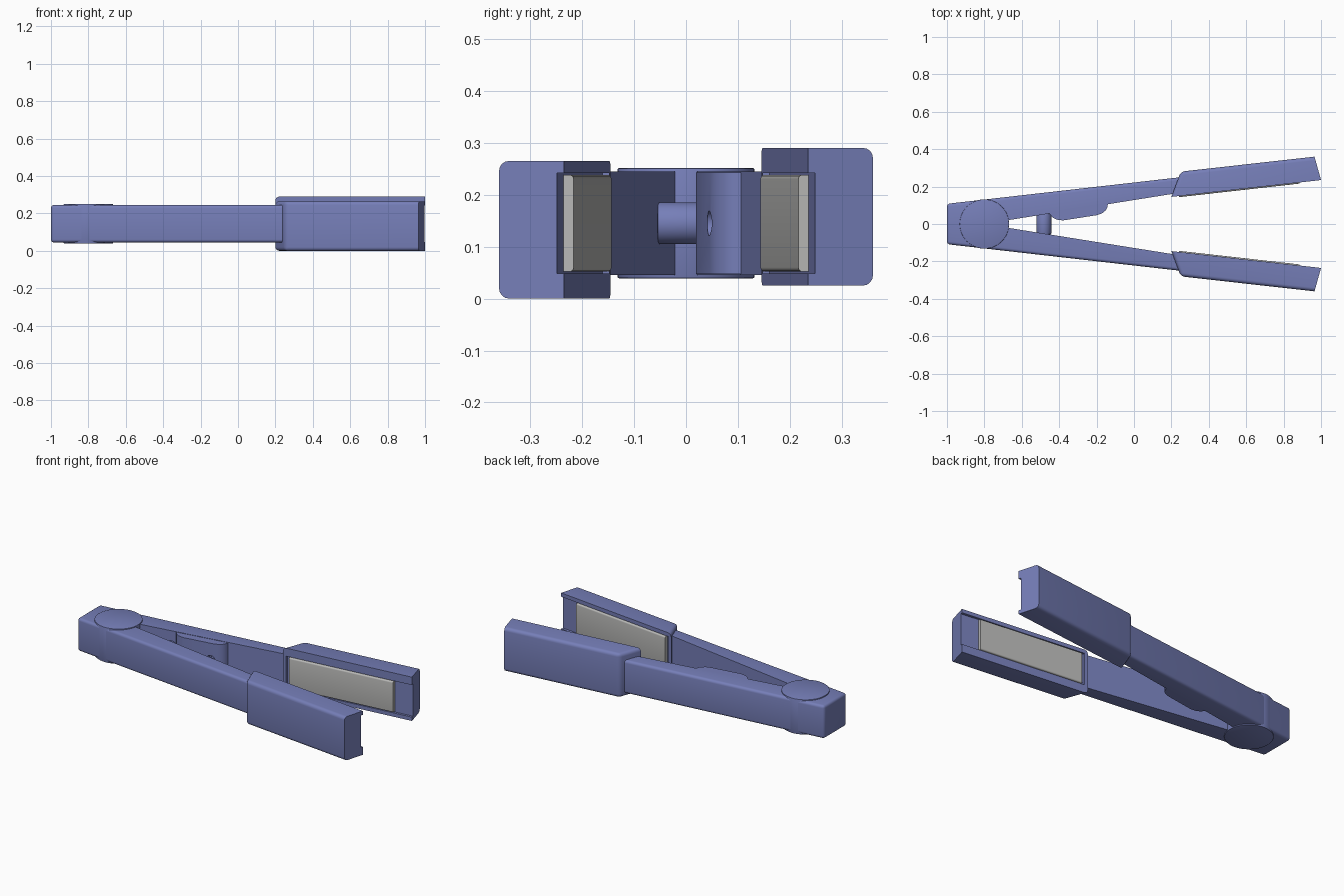
import bpy, bmesh, math
from mathutils import Vector, Matrix

if "Cube" in bpy.data.objects:
    bpy.data.objects.remove(bpy.data.objects["Cube"])

ZC = 0.145  # mid height: the upper half is the lower half turned about this axis


def material(name, rgb):
    m = bpy.data.materials.new(name)
    m.diffuse_color = (*rgb, 1)
    m.use_nodes = True
    m.node_tree.nodes["Principled BSDF"].inputs["Base Color"].default_value = m.diffuse_color
    return m


BLUE = material("periwinkle_blue", (0.18, 0.21, 0.48))
GREY = material("plate_grey", (0.48, 0.48, 0.47))


def finish(bm, name, mat, flip=False):
    if flip:
        bmesh.ops.transform(bm, verts=bm.verts, matrix=Matrix.Translation((0, 0, 2 * ZC))
                            @ Matrix.Rotation(math.pi, 4, 'X'))
    bmesh.ops.recalc_face_normals(bm, faces=bm.faces)
    me = bpy.data.meshes.new(name)
    bm.to_mesh(me)
    bm.free()
    me.materials.append(mat)
    ob = bpy.data.objects.new(name, me)
    bpy.context.collection.objects.link(ob)
    return ob


def prism(name, pts, z0, z1, mat=BLUE, flip=False, sides=(), corners=(), width=0.02):
    """Extruded outline; rounds the rims of the listed sides and listed upright corners."""
    bm = bmesh.new()
    n = len(pts)
    lo = [bm.verts.new((x, y, z0)) for x, y in pts]
    hi = [bm.verts.new((x, y, z1)) for x, y in pts]
    bm.faces.new(lo[::-1])
    bm.faces.new(hi)
    for i in range(n):
        j = (i + 1) % n
        bm.faces.new((lo[i], lo[j], hi[j], hi[i]))
    rim = [bm.edges.get((r[k], r[(k + 1) % n])) for k in sides for r in (lo, hi)]
    rim += [bm.edges.get((lo[k], hi[k])) for k in corners]
    if rim:
        bmesh.ops.bevel(bm, geom=rim, offset=width, segments=4, profile=0.5, affect='EDGES')
    return finish(bm, name, mat, flip)


def cylinder(name, centre, radius, depth, axis='Z', mat=BLUE, bevel=0.0):
    bm = bmesh.new()
    rot = Matrix.Rotation(math.pi / 2, 4, 'X') if axis == 'Y' else Matrix()
    bmesh.ops.create_cone(bm, cap_ends=True, segments=48, radius1=radius, radius2=radius,
                          depth=depth, matrix=Matrix.Translation(centre) @ rot)
    if bevel:
        rim = [e for e in bm.edges if any(len(f.verts) > 4 for f in e.link_faces)]
        bmesh.ops.bevel(bm, geom=rim, offset=bevel, segments=2, profile=0.5, affect='EDGES')
    return finish(bm, name, mat)


def cut(ob, cutter):
    mod = ob.modifiers.new("cut", 'BOOLEAN')
    mod.operation, mod.object, mod.solver = 'DIFFERENCE', cutter, 'EXACT'
    bpy.context.view_layer.objects.active = ob
    bpy.ops.object.modifier_apply(modifier=mod.name)
    bpy.data.objects.remove(cutter)


# Frame along the inner face of the lower head: s runs to the tip, d points out of the face
START = Vector((0.2, -0.145))
U = Vector((0.8, -0.09)).normalized()
N = Vector((-U.y, U.x))


def strip(s0, s1, d0, d1):
    return [tuple(START + U * s + N * d) for s, d in ((s0, d0), (s1, d0), (s1, d1), (s0, d1))]


for side, flip in (("lower", False), ("upper", True)):
    # arm, meeting its twin along the middle of the hinge end
    prism(side + "_arm",
          [(-1, -0.108), (0.3, -0.256), (0.3, -0.176), (-0.67, -0.021), (-0.67, 0), (-1, 0)],
          0.045, 0.245, flip=flip, sides=(0, 5), corners=(0,), width=0.016)
    # wide head with a channel open at the tip
    head = prism(side + "_head",
                 [(0.25, -0.28), (0.965, -0.36), (1.0, -0.235), (0.2, -0.145)],
                 0, 0.265, flip=flip, sides=(0, 3), corners=(0,), width=0.02)
    cut(head, prism("channel_cutter", strip(0.02, 0.9, -0.014, 0.05), 0.048, 0.242, flip=flip))
    # heating plate
    prism(side + "_heating_plate", strip(0.04, 0.69, -0.03, 0.006), 0.052, 0.238,
          mat=GREY, flip=flip, sides=(2,), width=0.008)

# round hinge
cylinder("hinge", (-0.8, 0, ZC), 0.132, 0.212, bevel=0.003)

# bump on the inside of the upper arm, with a round recess
bump = prism("inner_bump",
             [(-0.5, 0.1), (-0.45, 0.053), (-0.435, 0.034), (-0.412, 0.023), (-0.38, 0.019),
              (-0.2, 0.047), (-0.172, 0.056), (-0.152, 0.072), (-0.142, 0.09), (-0.138, 0.12),
              (-0.2, 0.15), (-0.4, 0.13)], 0.047, 0.243)
cut(bump, cylinder("recess_cutter", (-0.215, 0.04, ZC), 0.024, 0.06, 'Y'))
cylinder("recess_pin", (-0.215, 0.065, ZC), 0.011, 0.03, 'Y')

# stop post between the arms
cylinder("spring_post", (-0.482, 0, ZC), 0.04, 0.11, 'Y', bevel=0.004)

# smooth rounded areas, keep sharp edges
bpy.ops.object.select_all(action='DESELECT')
for ob in bpy.context.scene.objects:
    ob.select_set(True)
    bpy.context.view_layer.objects.active = ob
bpy.ops.object.shade_smooth_by_angle(angle=math.radians(30))
